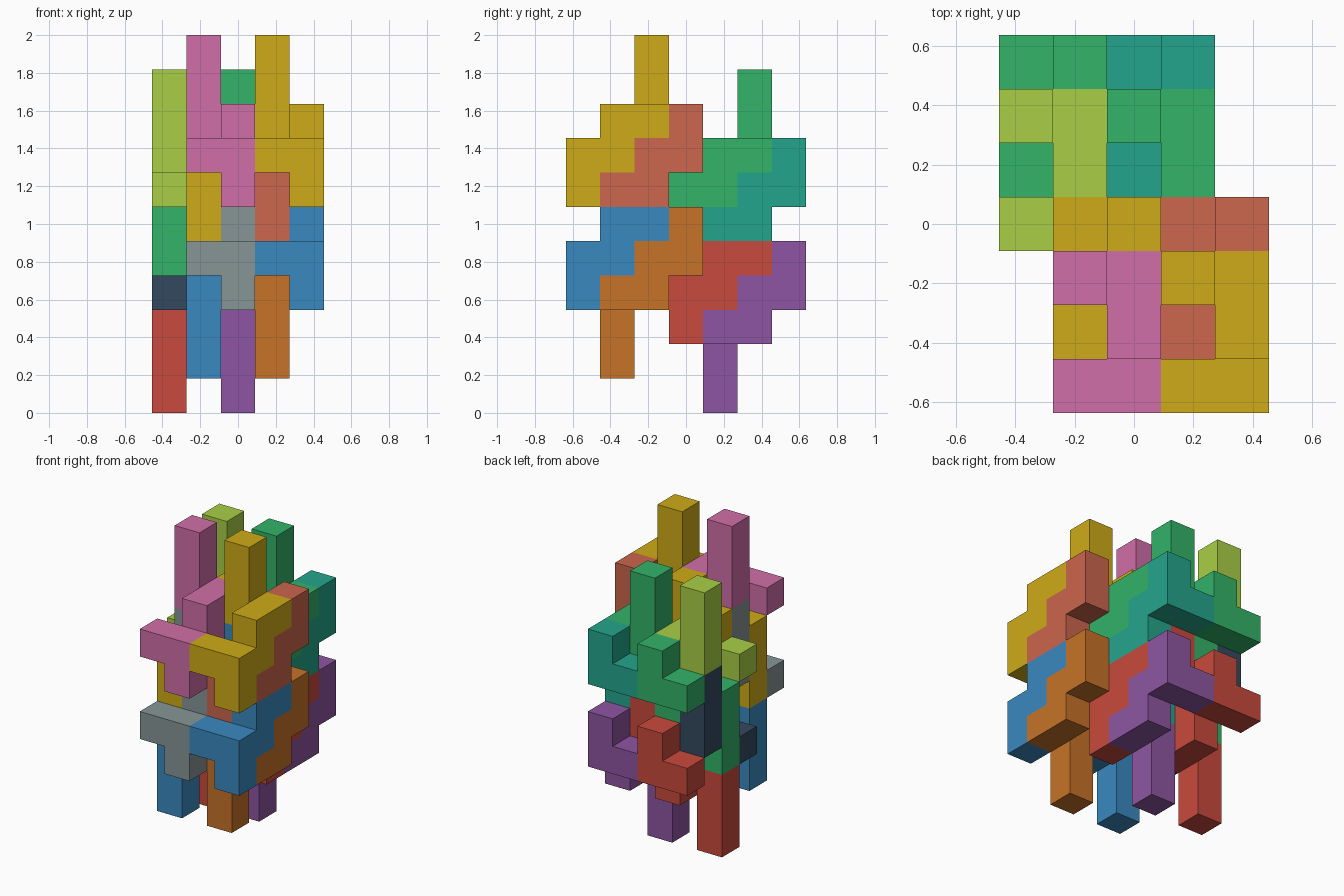
import bpy, bmesh
from mathutils import Vector

if "Cube" in bpy.data.objects:
    bpy.data.objects.remove(bpy.data.objects["Cube"])

U = 2 / 11                              # edge of one cube cell
ORIGIN = Vector((2.5, 3.5, 0))

# One nine-cell block shape; the second orientation is a half turn about x
UP = [(1, 0, 0), (1, 0, 1), (0, 0, 1), (1, 1, 1), (1, 1, 2),
      (1, 2, 2), (0, 2, 2), (0, 2, 3), (0, 2, 4)]
DOWN = [(x, 2 - y, 4 - z) for x, y, z in UP]

# Each face: outward normal and the two in-plane axes
FACES = []
for axis in range(3):
    for sign in (1, -1):
        n, a, b = Vector(), Vector(), Vector()
        n[axis], a[(axis + 1) % 3], b[(axis + 2) % 3] = sign, 1, 1
        FACES.append((n, a, b) if sign > 0 else (n, b, a))


def material(name, hexa):
    m = bpy.data.materials.get(name)
    if not m:
        m = bpy.data.materials.new(name)
        srgb = [int(hexa[i:i + 2], 16) / 255 for i in (0, 2, 4)]
        lin = [c / 12.92 if c < 0.04045 else ((c + 0.055) / 1.055) ** 2.4 for c in srgb]
        m.diffuse_color = (*lin, 1)
        m.use_nodes = True
        m.node_tree.nodes["Principled BSDF"].inputs["Base Color"].default_value = m.diffuse_color
    return m


def block(name, cells, offset, colour):
    """Outer skin of a group of unit cells as one flat-faced object."""
    filled = {tuple(c) for c in cells}
    bm = bmesh.new()
    for c in cells:
        mid = Vector(c) + Vector(offset) + Vector((0.5, 0.5, 0.5)) - ORIGIN
        for n, a, b in FACES:
            if tuple(int(v) for v in Vector(c) + n) in filled:
                continue
            f = mid + n / 2
            bm.faces.new([bm.verts.new((f + a * s / 2 + b * t / 2) * U)
                          for s, t in ((-1, -1), (1, -1), (1, 1), (-1, 1))])
    bmesh.ops.remove_doubles(bm, verts=bm.verts, dist=1e-4)
    bmesh.ops.dissolve_limit(bm, angle_limit=0.01, verts=bm.verts, edges=bm.edges)
    me = bpy.data.meshes.new(name)
    bm.to_mesh(me)
    bm.free()
    me.materials.append(material(*colour))
    bpy.context.collection.objects.link(bpy.data.objects.new(name, me))


RED, BLUE, ORANGE = ("red", "C94A3D"), ("blue", "3A89C0"), ("orange", "C77328")
PURPLE, GREY, NAVY = ("purple", "8E55A2"), ("grey", "879595"), ("navy", "34495E")
GREEN, TEAL, LIME = ("green", "33B369"), ("teal", "24A58C"), ("lime", "A9CF46")
PINK, YELLOW, CORAL = ("pink", "D16EA8"), ("yellow", "CEAB18"), ("coral", "CC664D")

# Eight interlocking blocks per layer: shape, offset, lower and upper colour
LAYOUT = [
    ("front_right_up", UP, (3, 0, 3), BLUE, YELLOW),
    ("front_left_up", UP, (1, 0, 3), GREY, PINK),
    ("front_right_down", DOWN, (3, 1, 1), ORANGE, CORAL),
    ("front_left_down", DOWN, (1, 1, 1), BLUE, YELLOW),
    ("back_right_up", UP, (2, 3, 2), RED, GREEN),
    ("back_left_up", UP, (0, 3, 2), NAVY, LIME),
    ("back_right_down", DOWN, (2, 4, 0), PURPLE, TEAL),
    ("back_left_down", DOWN, (0, 4, 0), RED, GREEN),
]
for name, cells, (x, y, z), low, high in LAYOUT:
    block("lower_" + name, cells, (x, y, z), low)
    block("upper_" + name, cells, (x, y, z + 3), high)
